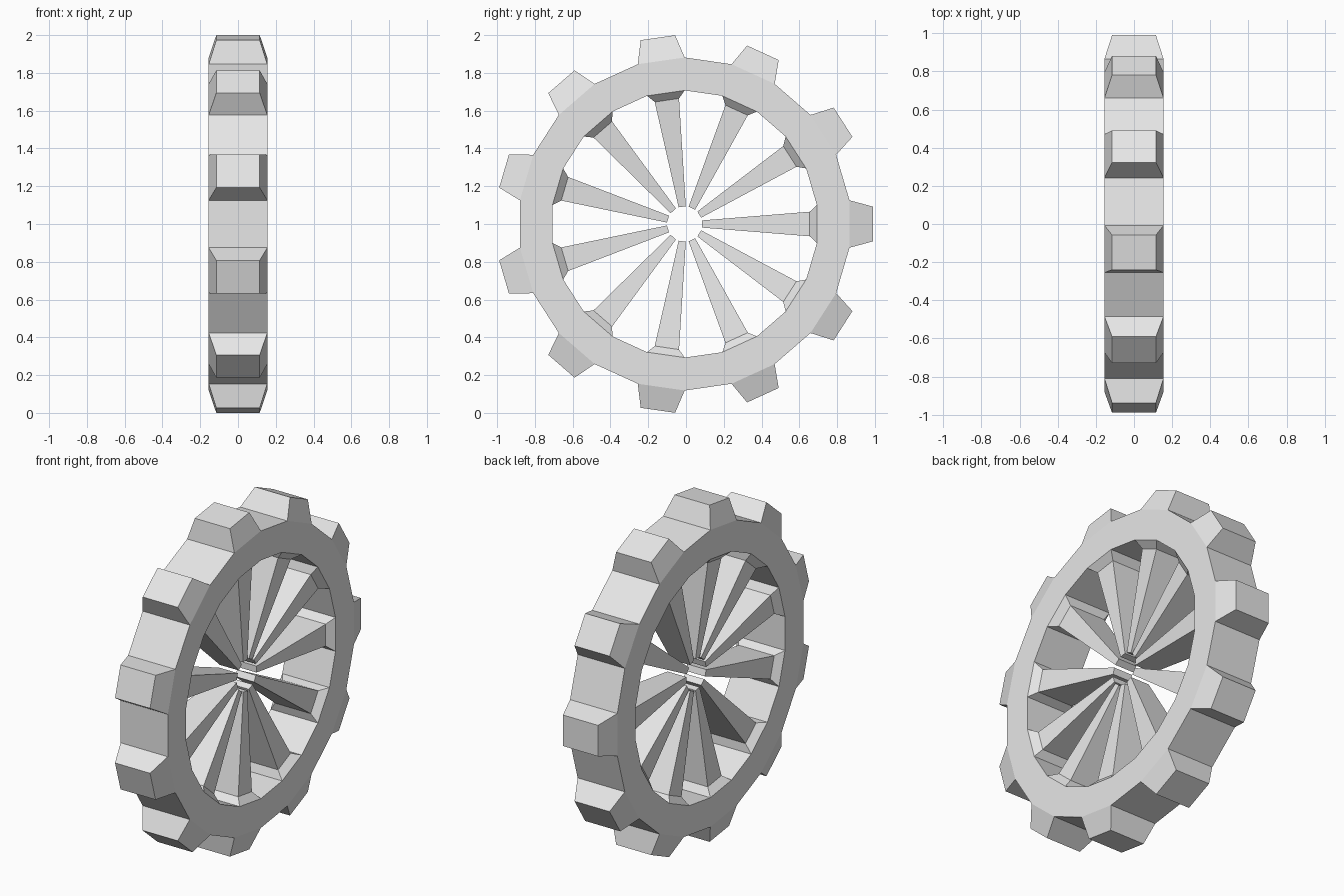
import bpy, bmesh
from math import pi, sin, cos, tan
from mathutils import Vector

cube = bpy.data.objects.get("Cube")
if cube:
    bpy.data.objects.remove(cube, do_unlink=True)

TEETH = 11
STEP = pi / TEETH              # the rim has two sides per tooth
CENTRE = Vector((0, -0.007, 1))
OUTER, INNER = 0.8725, 0.70    # distances to the rim's flat sides
HALF_WIDTH = 0.155

grey = bpy.data.materials.new("light_grey")
grey.use_nodes = True
grey.diffuse_color = (0.8, 0.8, 0.8, 1)
grey.node_tree.nodes["Principled BSDF"].inputs["Base Color"].default_value = (0.8, 0.8, 0.8, 1)


def point(angle, radius, across, x):
    """Point at a radius, shifted along the tangent and the axle."""
    radial = Vector((0, cos(angle), sin(angle)))
    tangent = Vector((0, -sin(angle), cos(angle)))
    return CENTRE + radial * radius + tangent * across + Vector((x, 0, 0))


def finish(name, bm):
    bmesh.ops.remove_doubles(bm, verts=bm.verts, dist=0.0005)
    bmesh.ops.recalc_face_normals(bm, faces=bm.faces)
    mesh = bpy.data.meshes.new(name)
    bm.to_mesh(mesh)
    bm.free()
    mesh.materials.append(grey)
    bpy.context.collection.objects.link(bpy.data.objects.new(name, mesh))


def radial_blocks(name, sections):
    """Tapered blocks around the axle; sections are (radius, half across, half x)."""
    bm = bmesh.new()
    for k in range(TEETH):
        rings = [[bm.verts.new(point(2 * k * STEP, r, a * sa, x * sx))
                  for sa, sx in ((-1, -1), (1, -1), (1, 1), (-1, 1))]
                 for r, a, x in sections]
        for low, high in zip(rings, rings[1:]):
            for i in range(4):
                j = (i + 1) % 4
                bm.faces.new((low[i], low[j], high[j], high[i]))
        bm.faces.new(rings[-1])
    finish(name, bm)


# Rim: flat sides left open where teeth and spokes continue the surface
bm = bmesh.new()
for k in range(2 * TEETH):
    corners = {}
    for key, radius in (("out", OUTER), ("in", INNER)):
        half = radius * tan(STEP / 2)
        corners[key] = [[bm.verts.new(point(k * STEP, radius, s * half, x))
                         for s in (-1, 1)] for x in (-HALF_WIDTH, HALF_WIDTH)]
    for side in range(2):
        o, i = corners["out"][side], corners["in"][side]
        bm.faces.new((o[0], o[1], i[1], i[0]))
    if k % 2:
        for left, right in corners.values():
            bm.faces.new((left[0], left[1], right[1], right[0]))
finish("rim", bm)

# Teeth taper outward from the rim
radial_blocks("teeth", [
    (OUTER, OUTER * tan(STEP / 2), HALF_WIDTH),
    (0.9965, 0.092, 0.115)])

# Spokes start with a flared foot and taper to an open hub
radial_blocks("spokes", [
    (INNER, INNER * tan(STEP / 2), HALF_WIDTH),
    (0.662, 0.065, 0.117),
    (0.092, 0.019, 0.062)])
